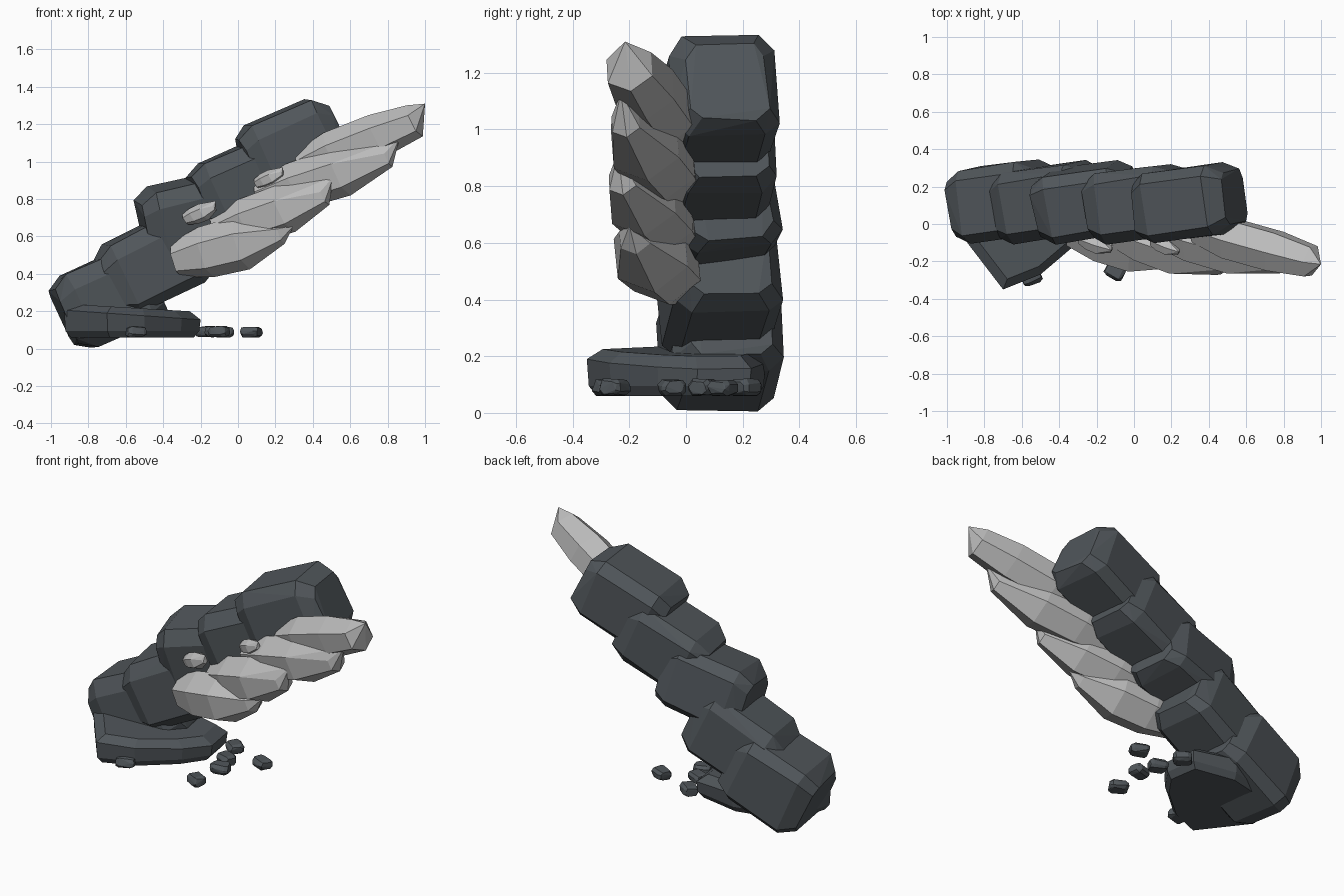
import bpy, bmesh, math, random
from mathutils import Vector, Matrix

if "Cube" in bpy.data.objects:
    bpy.data.objects.remove(bpy.data.objects["Cube"])

random.seed(4)


def material(name, rgb):
    m = bpy.data.materials.new(name)
    m.diffuse_color = (*rgb, 1)
    m.use_nodes = True
    m.node_tree.nodes["Principled BSDF"].inputs["Base Color"].default_value = m.diffuse_color
    return m


SLATE = material("dark_slate", (0.080, 0.092, 0.102))
CRYSTAL = material("pale_crystal", (0.50, 0.50, 0.50))


def hull_object(name, points, mat):
    """Flat-faced convex solid wrapped around the given points."""
    bm = bmesh.new()
    for p in points:
        bm.verts.new(p)
    bmesh.ops.convex_hull(bm, input=bm.verts[:])
    loose = [v for v in bm.verts if not v.link_faces]
    bmesh.ops.delete(bm, geom=loose, context='VERTS')
    bmesh.ops.dissolve_limit(bm, angle_limit=math.radians(4),
                             verts=bm.verts[:], edges=bm.edges[:])
    bmesh.ops.recalc_face_normals(bm, faces=bm.faces[:])
    me = bpy.data.meshes.new(name)
    bm.to_mesh(me)
    bm.free()
    me.materials.append(mat)
    ob = bpy.data.objects.new(name, me)
    bpy.context.collection.objects.link(ob)
    return ob


def block(name, centre, size, tilt, yaw, chamfer, edge, roll=0, drop=0.0,
          jitter=0.0):
    """Rough stone block: chamfered rectangle section with shrunken ends."""
    l, w, h = (s / 2 for s in size)
    e = edge
    section = [(w, h - e), (w - e, h), (e - w, h), (-w, h - 1.5 * e),
               (-w, e - h), (e - w, -h), (w - e, -h), (w, e - h)]
    rot = (Matrix.Rotation(math.radians(yaw), 3, 'Z')
           @ Matrix.Rotation(math.radians(-tilt), 3, 'Y')
           @ Matrix.Rotation(math.radians(roll), 3, 'X'))
    pts = []
    for x, k, dz in ((-l, 0.76, 0), (chamfer - l, 1, 0),
                     (l - chamfer, 1, 0), (l, 0.74, -drop)):
        for y, z in section:
            j = Vector([random.uniform(-jitter, jitter) for _ in range(3)])
            pts.append(Vector(centre)
                       + rot @ (Vector((x, y * k, z * k + dz)) + j))
    return hull_object(name, pts, SLATE)


def crystal(name, base, tip, radius, lift=0.6,
            rings=((0, 0.65), (0.25, 0.95), (0.55, 1), (0.88, 0.42))):
    """Six-sided shard, its point lifted towards the upper edge."""
    base, tip = Vector(base), Vector(tip)
    up = Vector((0, 0, 1))
    axis = (tip - base).normalized()
    side = axis.cross(up).normalized()
    up = side.cross(axis)
    end = tip - up * radius * lift
    pts = [tip]
    for t, k in rings:
        c = base.lerp(end, t)
        for i in range(6):
            a = math.radians(60 * i + 20)
            pts.append(c + radius * k * (side * math.cos(a)
                                         + up * math.sin(a)))
    return hull_object(name, pts, CRYSTAL)


# Leaning column of overlapping blocks, bottom to top: centre, size, tilt, roll
COLUMN = [
    ((-0.70, 0.12, 0.27), (0.51, 0.40, 0.42), 24, 0),
    ((-0.455, 0.115, 0.455), (0.54, 0.385, 0.40), 26, 0),
    ((-0.255, 0.115, 0.71), (0.52, 0.37, 0.37), 14, 8),
    ((0.025, 0.11, 0.885), (0.51, 0.38, 0.37), 23, 0),
    ((0.29, 0.11, 1.085), (0.52, 0.38, 0.385), 24, 0),
]
for i, (c, s, tilt, roll) in enumerate(COLUMN):
    block(f"column_block_{i + 1}", c, s, tilt, 8, 0.085, 0.055, roll, 0.025,
          0.007)

# Flat slab at the foot
outline = [(-0.93, -0.05), (-0.70, -0.35), (-0.50, -0.27), (-0.30, -0.10),
           (-0.20, 0.04), (-0.23, 0.23), (-0.50, 0.28), (-0.85, 0.20)]
mid = Vector((-0.56, 0.0))
slab = []
for z, k, slope in ((0.06, 0.90, 0), (0.095, 0.98, 0),
                    (0.18, 1.0, -0.07), (0.218, 0.84, -0.06)):
    for p in outline:
        q = mid + (Vector(p) - mid) * k
        slab.append((q.x, q.y, z + slope * (q.x - mid.x)))
hull_object("foot_slab", slab, SLATE)

# Large shards along the front of the column
crystal("shard_1", (-0.33, -0.03, 0.475), (0.30, -0.20, 0.66), 0.148, 0.15)
crystal("shard_2", (-0.11, -0.03, 0.625), (0.51, -0.24, 0.92), 0.135, 0.6)
crystal("shard_3", (0.12, -0.03, 0.81), (0.865, -0.23, 1.13), 0.137, 0.6)
crystal("shard_4", (0.34, -0.03, 0.98), (1.0, -0.215, 1.31), 0.12, 0.55,
        ((0, 0.65), (0.25, 1), (0.6, 1), (0.88, 0.78)))

# Small shards between the blocks
crystal("small_shard_1", (-0.28, -0.08, 0.69), (-0.12, -0.14, 0.79), 0.05)
crystal("small_shard_2", (0.10, -0.09, 0.88), (0.24, -0.15, 0.97), 0.045)

# Scattered pebbles
PEBBLES = [(-0.55, -0.28), (-0.10, -0.25), (-0.08, -0.05),
           (-0.12, 0.06), (-0.17, 0.21), (0.07, 0.13)]
for i, (x, y) in enumerate(PEBBLES):
    block(f"pebble_{i + 1}", (x, y, 0.09), (0.10, 0.085, 0.055), 0,
          random.uniform(-40, 40), 0.018, 0.014, jitter=0.004)
